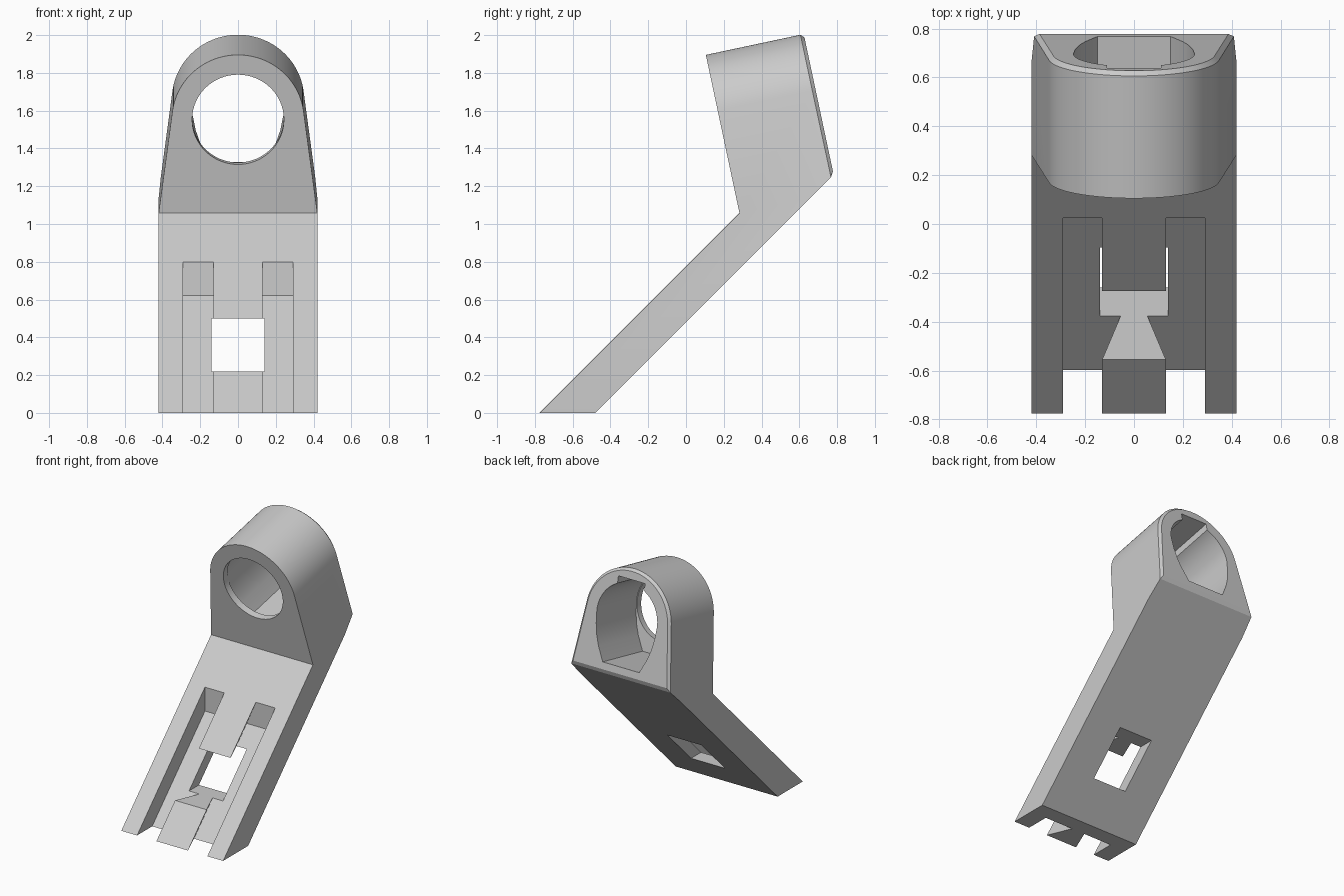
import bpy
import bmesh
from math import sin, cos, acos, atan2, hypot, pi, radians
from mathutils import Vector

if "Cube" in bpy.data.objects:
    bpy.data.objects.remove(bpy.data.objects["Cube"])

HALF = 0.42                                  # half width of the arm
FOOT_Y, FOLD_Y, THICK = -0.775, 0.283, 0.295
FOLD_Z = FOLD_Y - FOOT_Y                     # arm leans at 45 degrees
TILT = radians(12)
AXIS = Vector((0, cos(TILT), sin(TILT)))     # ring axis, front to back
UP = Vector((0, -sin(TILT), cos(TILT)))
DROP, RING_R, DEPTH = 0.506, 0.35, 0.53
CENTRE = Vector((0, FOLD_Y, FOLD_Z)) + UP * DROP


def arc(radius, start, end, steps):
    return [(radius * cos(start + (end - start) * i / steps),
             radius * sin(start + (end - start) * i / steps)) for i in range(steps + 1)]


def ring_point(x, u, s):
    return CENTRE + Vector((x, 0, 0)) + UP * u + AXIS * s


def loft(bm, ring_a, ring_b):
    """Closed solid between two matching rings."""
    a = [bm.verts.new(p) for p in ring_a]
    b = [bm.verts.new(p) for p in ring_b]
    n = len(a)
    sides = [bm.faces.new((a[i], a[(i + 1) % n], b[(i + 1) % n], b[i])) for i in range(n)]
    caps = bm.faces.new(a), bm.faces.new(b)
    bmesh.ops.recalc_face_normals(bm, faces=bm.faces[:])
    return sides, caps


def finish(name, bm):
    bmesh.ops.recalc_face_normals(bm, faces=bm.faces[:])
    mesh = bpy.data.meshes.new(name)
    bm.to_mesh(mesh)
    bm.free()
    obj = bpy.data.objects.new(name, mesh)
    bpy.context.collection.objects.link(obj)
    return obj


def ring_prism(name, section, s0, s1):
    bm = bmesh.new()
    loft(bm, [ring_point(x, u, s0) for x, u in section],
         [ring_point(x, u, s1) for x, u in section])
    return finish(name, bm)


# Ring head: arc with tangent sides flaring to the arm width
tangent = acos(RING_R / hypot(HALF, DROP)) - atan2(DROP, HALF)
section = [(HALF, -DROP)] + arc(RING_R, tangent, pi - tangent, 56) + [(-HALF, -DROP)]
bm = bmesh.new()
sides, caps = loft(bm, [ring_point(x, u, 0) for x, u in section],
                   [ring_point(x, u, DEPTH) for x, u in section])

# Trim the head flush with the back of the arm
cut = bmesh.ops.bisect_plane(bm, geom=bm.verts[:] + bm.edges[:] + bm.faces[:],
                             plane_co=(0, FOOT_Y + THICK, 0), plane_no=(0, 1, -1),
                             clear_outer=True)
bmesh.ops.holes_fill(bm, edges=[e for e in cut["geom_cut"]
                                if isinstance(e, bmesh.types.BMEdge)])
bmesh.ops.recalc_face_normals(bm, faces=bm.faces[:])

# Leaning arm: pull the underside of the head down to the ground
under = min(bm.faces, key=lambda f: f.normal.dot(UP) + (abs(f.normal.dot(UP)) < 0.9))
ext = bmesh.ops.extrude_face_region(bm, geom=[under])
for v in [g for g in ext["geom"] if isinstance(g, bmesh.types.BMVert)]:
    v.co.y = FOOT_Y if v.co.y < FOLD_Y + 0.05 else FOOT_Y + THICK
    v.co.z = 0
if under.is_valid:
    bmesh.ops.delete(bm, geom=[under], context="FACES_ONLY")
bmesh.ops.dissolve_limit(bm, angle_limit=radians(0.2), verts=bm.verts[:], edges=bm.edges[:])
bm.normal_update()

# Small chamfer round the back of the head
back = max(bm.faces, key=lambda f: f.normal.dot(AXIS))
bmesh.ops.bevel(bm, geom=list(back.edges), offset=0.018, segments=1,
                affect="EDGES", clamp_overlap=True)
bracket = finish("angled_bracket", bm)

# Front hole and the deeper, flat-bottomed socket with its key notch
half_socket = [(0.15, -0.342), (0.2, -0.24), (0.224, -0.17), (0.24, -0.09)]
socket = (half_socket + arc(0.248, 0, pi, 40)
          + [(-x, u) for x, u in reversed(half_socket)])
cutters = [
    ring_prism("hole_cutter", arc(0.243, 0, 2 * pi, 64)[:-1], -0.1, 0.1),
    ring_prism("socket_cutter", socket, 0.05, 0.7),
    ring_prism("notch_cutter", [(-0.11, 0), (0.11, 0), (0.11, 0.275), (-0.11, 0.275)], 0.06, 0.72),
]


# Undercut grooves either side of the central rail
def arm_point(x, depth, z):
    return Vector((x, FOOT_Y + z + depth, z))


for side in (-1, 1):
    slope = 0.075 / 0.175
    over = 0.05
    groove = [(0.29, -over), (0.13 + slope * over, -over), (0.055, 0.178), (0.29, 0.178)]
    bm = bmesh.new()
    loft(bm, [arm_point(side * x, d, -0.1) for x, d in groove],
         [arm_point(side * x, d, 0.8 - d) for x, d in groove])
    cutters.append(finish("groove_cutter", bm))

# Square window straight through the arm, front to back
bm = bmesh.new()
window = [(-0.14, 0.22), (0.14, 0.22), (0.14, 0.5), (-0.14, 0.5)]
loft(bm, [(x, -1, z) for x, z in window], [(x, 0.5, z) for x, z in window])
cutters.append(finish("window_cutter", bm))

bpy.context.view_layer.objects.active = bracket
for cutter in cutters:
    cutter.hide_render = True
    mod = bracket.modifiers.new("cut", "BOOLEAN")
    mod.operation, mod.solver, mod.object = "DIFFERENCE", "EXACT", cutter
    bpy.ops.object.modifier_apply(modifier=mod.name)
    bpy.data.objects.remove(cutter)

# Single grey finish
grey = bpy.data.materials.new("light_grey")
grey.use_nodes = True
colour = (0.6, 0.6, 0.6, 1)
grey.diffuse_color = colour
grey.node_tree.nodes["Principled BSDF"].inputs["Base Color"].default_value = colour
bracket.data.materials.clear()
bracket.data.materials.append(grey)

bpy.ops.object.select_all(action="DESELECT")
bracket.select_set(True)
bpy.ops.object.shade_smooth_by_angle(angle=radians(25))
